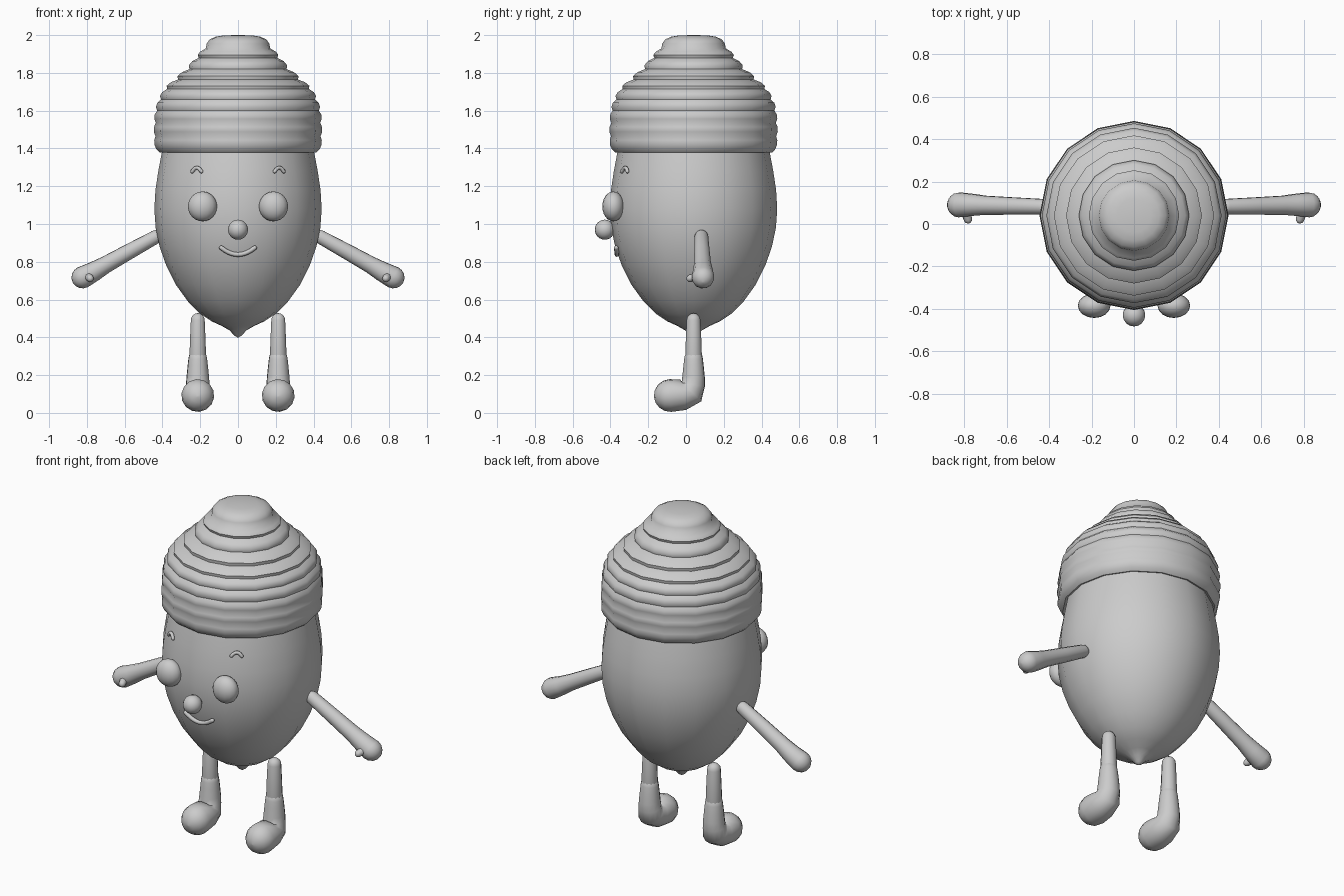
import bpy, bmesh, math
from mathutils import Vector

if "Cube" in bpy.data.objects:
    bpy.data.objects.remove(bpy.data.objects["Cube"])

CY = 0.04   # depth of the body axis
grey = bpy.data.materials.new("plain_grey")
grey.diffuse_color = (0.6, 0.6, 0.6, 1)
grey.use_nodes = True
grey.node_tree.nodes["Principled BSDF"].inputs["Base Color"].default_value = grey.diffuse_color


def finish(name, bm, sharp=50):
    bmesh.ops.recalc_face_normals(bm, faces=bm.faces)
    me = bpy.data.meshes.new(name)
    bm.to_mesh(me)
    bm.free()
    me.materials.append(grey)
    for p in me.polygons:
        p.use_smooth = True
    me.set_sharp_from_angle(angle=math.radians(sharp))
    ob = bpy.data.objects.new(name, me)
    bpy.context.collection.objects.link(ob)
    return ob


def skin(bm, rings):
    """Bridge successive rings of vertices and close both ends."""
    n = len(rings[0])
    for a, b in zip(rings, rings[1:]):
        for i in range(n):
            j = (i + 1) % n
            bm.faces.new((a[i], a[j], b[j], b[i]))
    bm.faces.new(rings[0])
    bm.faces.new(rings[-1])


def lathe(name, profile, n=16):
    bm = bmesh.new()
    rings = [[bm.verts.new((r * math.cos(math.tau * i / n),
                            CY + r * math.sin(math.tau * i / n), z))
              for i in range(n)] for r, z in profile]
    skin(bm, rings)
    return finish(name, bm)


def tube(name, path, n=12):
    """Tube through (point, radius) pairs with hemispherical ends."""
    pts = [(Vector(p), r) for p, r in path]
    m = len(pts)
    tan = [(pts[min(i + 1, m - 1)][0] - pts[max(i - 1, 0)][0]).normalized() for i in range(m)]
    stations = [(p, r, t) for (p, r), t in zip(pts, tan)]

    def dome(p, r, t, s):
        return [(p + t * s * r * math.sin(a), max(r * math.cos(a), r * 0.02), t)
                for a in (math.pi / 2 * k / 4 for k in range(1, 5))]
    stations = dome(*stations[0], -1)[::-1] + stations + dome(*stations[-1], 1)
    bm = bmesh.new()
    rings = []
    u = tan[0].orthogonal().normalized()
    for p, r, t in stations:
        u = (u - t * u.dot(t)).normalized()   # carry the frame along the path
        v = t.cross(u)
        rings.append([bm.verts.new(p + r * (u * math.cos(math.tau * i / n)
                                            + v * math.sin(math.tau * i / n)))
                      for i in range(n)])
    skin(bm, rings)
    return finish(name, bm, 60)


def ball(name, loc, size):
    bm = bmesh.new()
    bmesh.ops.create_uvsphere(bm, u_segments=16, v_segments=12, radius=1)
    for v in bm.verts:
        v.co = Vector(loc) + Vector(c * s for c, s in zip(v.co, size))
    return finish(name, bm)


# Nut body with a small pointed tip
BODY = [(0.004, 0.40), (0.02, 0.41), (0.045, 0.437), (0.085, 0.46), (0.14, 0.485),
        (0.20, 0.525), (0.265, 0.59), (0.33, 0.68), (0.38, 0.78), (0.415, 0.88),
        (0.436, 0.98), (0.443, 1.08), (0.437, 1.18), (0.422, 1.28), (0.405, 1.37),
        (0.39, 1.44)]
lathe("body", BODY)


def front_y(x, z):
    """Depth of the body's front surface."""
    for (r0, z0), (r1, z1) in zip(BODY, BODY[1:]):
        if z0 <= z <= z1:
            r = r0 + (r1 - r0) * (z - z0) / (z1 - z0)
            return CY - math.sqrt(r * r - x * x)


# Ridged cap: bulging bands stacked up to a domed knob
bands = [(1.395, 0.432), (1.465, 0.437), (1.535, 0.435), (1.60, 0.428), (1.66, 0.408),
         (1.715, 0.375), (1.765, 0.318), (1.82, 0.257), (1.88, 0.208), (1.925, 0.175)]
cap = [(0.39, 1.385), (0.415, 1.378)]
for (z0, r0), (z1, r1) in zip(bands, bands[1:]):
    cap.append((r0, z0))
    for f in (0.33, 0.7):
        cap.append((r0 + (r1 - r0) * f * f + 0.009, z0 + (z1 - z0) * f))
cap += [(0.17, 1.93), (0.166, 1.955), (0.15, 1.977), (0.12, 1.991), (0.08, 1.998), (0.01, 2.0)]
lathe("cap", cap)

# Face
ball("nose", (0, -0.43, 0.97), (0.053,) * 3)
mouth = []
for i in range(11):
    x = -0.088 + 0.0176 * i
    z = 0.838 + 0.036 * (x / 0.088) ** 2
    mouth.append(((x, front_y(x, z) - 0.006, z), 0.012))
tube("mouth", mouth, 8)

for s, side in ((-1, "left"), (1, "right")):
    ball(side + "_eye", (s * 0.188, -0.385, 1.093), (0.077, 0.058, 0.079))
    brow = []
    for i in range(7):
        d = -0.024 + 0.008 * i
        x, z = s * 0.218 + d, 1.298 - 0.02 * (d / 0.024) ** 2
        brow.append(((x, front_y(x, z) - 0.004, z), 0.010))
    tube(side + "_brow", brow, 8)

    # Arm swelling into a mitten hand, with a thumb stub
    tube(side + "_arm", [((s * 0.435, 0.082, 0.932), 0.037), ((s * 0.58, 0.085, 0.852), 0.042),
                         ((s * 0.70, 0.088, 0.785), 0.046), ((s * 0.76, 0.09, 0.75), 0.053),
                         ((s * 0.822, 0.09, 0.718), 0.060)])
    tube(side + "_thumb", [((s * 0.80, 0.075, 0.728), 0.024), ((s * 0.783, 0.022, 0.712), 0.02)], 8)

    # Leg, then a sock flowing into a rounded foot
    x = s * 0.213
    tube(side + "_leg", [((x, CY, 0.49), 0.038), ((x, CY, 0.40), 0.042), ((x, CY, 0.26), 0.047)])
    tube(side + "_foot", [((x, CY, 0.285), 0.050), ((x, CY, 0.25), 0.054), ((x, CY, 0.19), 0.060),
                          ((x, 0.038, 0.15), 0.063), ((x, 0.028, 0.113), 0.074),
                          ((x, -0.015, 0.096), 0.082), ((x, -0.083, 0.092), 0.087)], 14)
